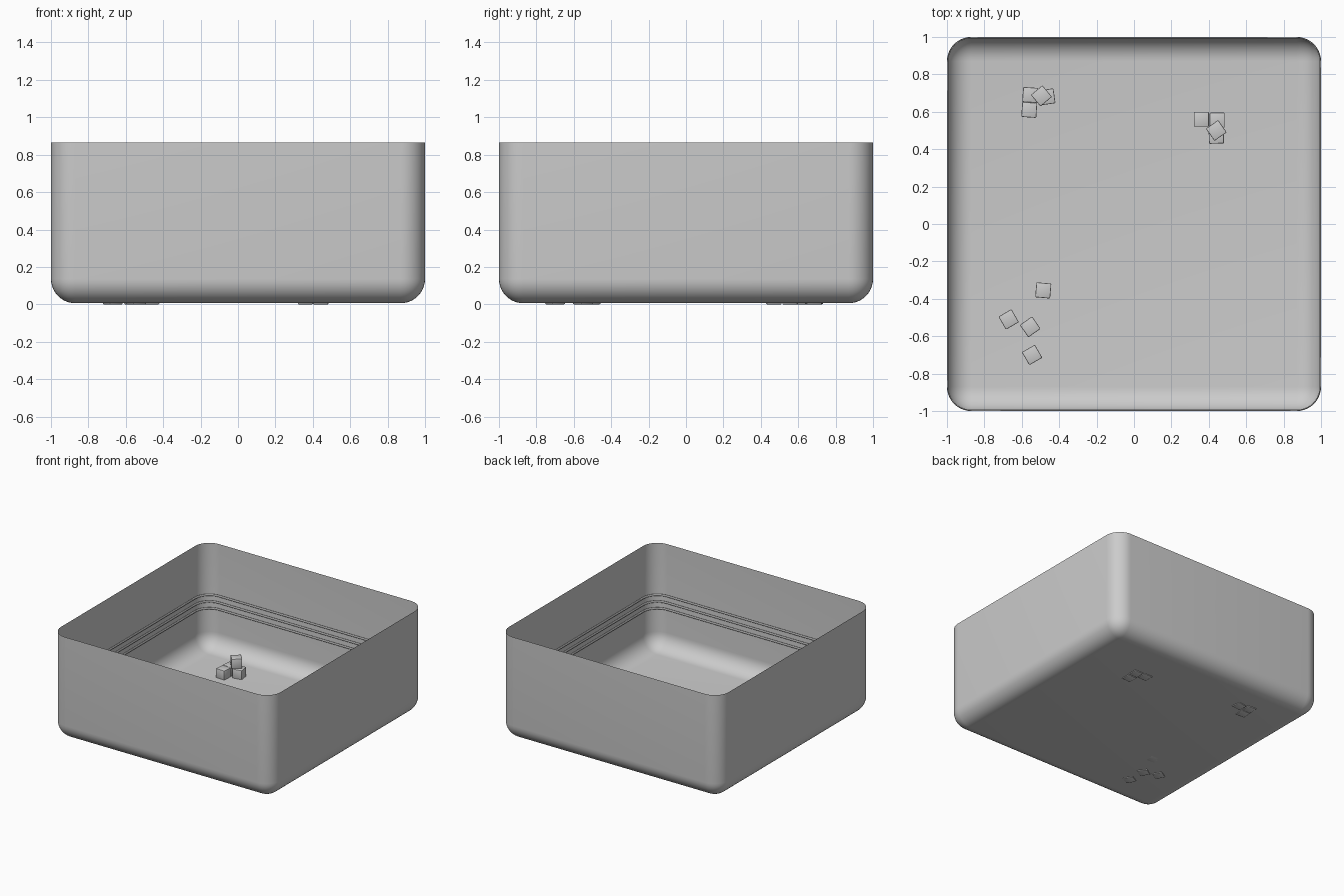
import bpy, bmesh
from math import radians
from mathutils import Matrix

if "Cube" in bpy.data.objects:
    bpy.data.objects.remove(bpy.data.objects["Cube"], do_unlink=True)

grey = bpy.data.materials.new("light_grey")
grey.use_nodes = True
grey.diffuse_color = (0.6, 0.6, 0.6, 1)
grey.node_tree.nodes["Principled BSDF"].inputs["Base Color"].default_value = (0.6, 0.6, 0.6, 1)

RADIUS = 0.13
FLOOR = 0.006
TOP = 0.865
CUBE = 0.08


def rounded_box(name, half, z0, z1, pick_edge, drop_face, radius, segments):
    """Box with chosen edges rounded and chosen faces removed."""
    bm = bmesh.new()
    bmesh.ops.create_cube(bm, size=1)
    for v in bm.verts:
        v.co.x *= 2 * half
        v.co.y *= 2 * half
        v.co.z = z0 if v.co.z < 0 else z1
    edges = [e for e in bm.edges if pick_edge(e)]
    bmesh.ops.bevel(bm, geom=edges, offset=radius, offset_type='OFFSET',
                    segments=segments, profile=0.5, affect='EDGES')
    bm.normal_update()
    faces = [f for f in bm.faces if drop_face(f)]
    if faces:
        bmesh.ops.delete(bm, geom=faces, context='FACES')
    mesh = bpy.data.meshes.new(name)
    bm.to_mesh(mesh)
    bm.free()
    mesh.materials.append(grey)
    obj = bpy.data.objects.new(name, mesh)
    bpy.context.collection.objects.link(obj)
    bpy.ops.object.select_all(action='DESELECT')
    obj.select_set(True)
    bpy.context.view_layer.objects.active = obj
    bpy.ops.object.shade_smooth_by_angle(angle=radians(35))
    return obj


def is_upright(e):
    return abs(e.verts[0].co.z - e.verts[1].co.z) > 1e-4


# Open thin-walled tub with rounded corners and floor edge
rounded_box("tub_shell", 1.0, FLOOR, TOP,
            lambda e: min(v.co.z for v in e.verts) < FLOOR + 1e-4,
            lambda f: f.normal.z > 0.95, RADIUS, 10)

# Three slim level bands around the inside wall
for i, z in enumerate((0.33, 0.385, 0.44)):
    band = rounded_box(f"level_band_{i + 1}", 0.999, z - 0.007, z + 0.007, is_upright,
                       lambda f: abs(f.normal.z) > 0.95, RADIUS, 10)
    thick = band.modifiers.new("Thickness", 'SOLIDIFY')
    thick.thickness = 0.006
    thick.offset = -1

# Small cubes lying on the floor: x, y, layer base, turn in degrees
cubes = [
    (-0.555, 0.69, 0, -4), (-0.465, 0.68, 0, 8), (-0.56, 0.61, 0, -4), (-0.495, 0.685, CUBE, 40),
    (0.36, 0.56, 0, 0), (0.445, 0.555, 0, 0), (0.44, 0.47, 0, 2), (0.44, 0.50, CUBE, 35),
    (-0.485, -0.355, FLOOR, -5), (-0.67, -0.51, 0, 30), (-0.555, -0.55, 0, 35), (-0.545, -0.70, 0, 30),
]
for i, (x, y, z, turn) in enumerate(cubes):
    cube = rounded_box(f"small_cube_{i + 1}", CUBE / 2, 0, CUBE,
                       lambda e: True, lambda f: False, 0.005, 2)
    cube.matrix_world = Matrix.Translation((x, y, z)) @ Matrix.Rotation(radians(turn), 4, 'Z')
